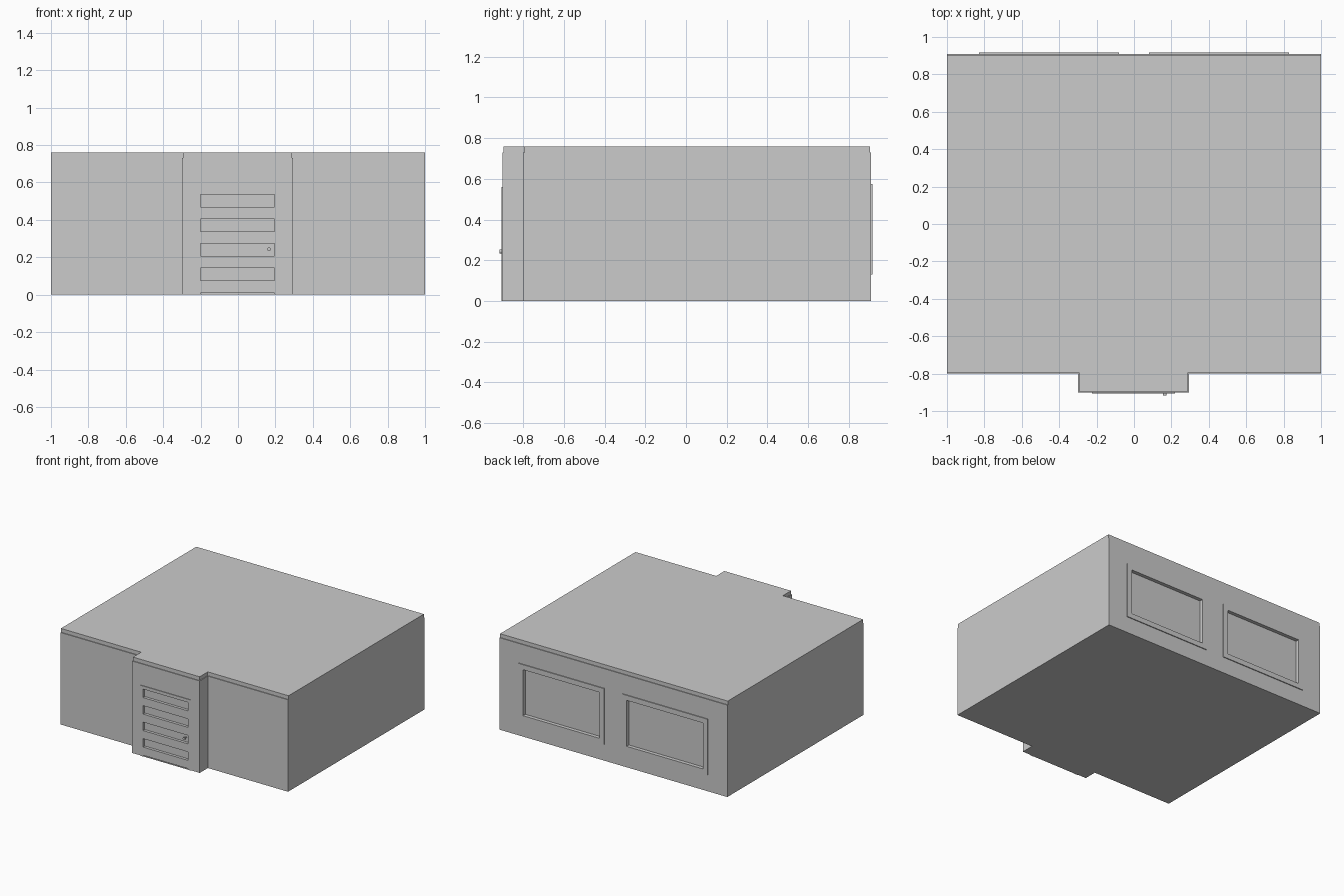
import bpy, bmesh
from mathutils import Matrix

if "Cube" in bpy.data.objects:
    bpy.data.objects.remove(bpy.data.objects["Cube"])


def prism(name, outline, z0, z1):
    """Extrude a plan outline from z0 to z1."""
    bm = bmesh.new()
    face = bm.faces.new([bm.verts.new((x, y, z0)) for x, y in outline])
    top = bmesh.ops.extrude_face_region(bm, geom=[face])["geom"]
    for v in top:
        if isinstance(v, bmesh.types.BMVert):
            v.co.z = z1
    bmesh.ops.recalc_face_normals(bm, faces=bm.faces)
    me = bpy.data.meshes.new(name)
    bm.to_mesh(me)
    bm.free()
    ob = bpy.data.objects.new(name, me)
    bpy.context.collection.objects.link(ob)
    return ob


def box(name, x0, x1, y0, y1, z0, z1):
    return prism(name, [(x0, y0), (x1, y0), (x1, y1), (x0, y1)], z0, z1)


def cut(targets, cutter):
    """Subtract the cutter from each target and apply the result."""
    for ob in targets:
        mod = ob.modifiers.new("opening", "BOOLEAN")
        mod.object = cutter
        mod.solver = "EXACT"
        bpy.context.view_layer.objects.active = ob
        bpy.ops.object.modifier_apply(modifier=mod.name)
    bpy.data.objects.remove(cutter)


def plan(d, e):
    """Building plan with a front porch bay, inset by d in y and e on the bay sides."""
    f, p, b = -0.80 + d, -0.902 + d, 0.91 - d
    return [(-1, f), (-0.30 + e, f), (-0.30 + e, p), (0.295 - e, p),
            (0.295 - e, f), (1, f), (1, b), (-1, b)]


# Walls and the slightly set-back roof slab
walls = prism("walls", plan(0, 0), 0, 0.73)
roof = prism("roof_slab", plan(0.006, 0.005), 0.73, 0.76)

# Back windows: raised frame around a recessed pane
for side, x0, x1 in (("left", -0.83, -0.08), ("right", 0.08, 0.83)):
    frame = box(side + "_window_frame", x0, x1, 0.90, 0.917, 0.13, 0.575)
    t = 0.04
    cut([walls, frame], box("window_cutter", x0 + t, x1 - t, 0.888, 0.95, 0.13 + t, 0.575 - t))

# Door: raised surround with four recessed panels
door = box("door_surround", -0.225, 0.22, -0.907, -0.89, 0, 0.56)
for i in range(4):
    z = 0.075 + 0.131 * i
    cut([walls, door], box("panel_cutter", -0.20, 0.195, -0.95, -0.885, z, z + 0.067))
cut([walls, door], box("base_cutter", -0.20, 0.195, -0.95, -0.885, -0.05, 0.01))
box("door_sill", -0.20, 0.195, -0.905, -0.865, 0, 0.004)

# Door knob on a short stem
bpy.ops.mesh.primitive_cylinder_add(vertices=16, radius=0.005, depth=0.03,
                                    location=(0.165, -0.897, 0.243), rotation=(1.5708, 0, 0))
bpy.context.object.name = "knob_stem"
bpy.ops.mesh.primitive_cylinder_add(vertices=16, radius=0.01, depth=0.009,
                                    location=(0.165, -0.912, 0.243), rotation=(1.5708, 0, 0))
bpy.context.object.name = "door_knob"
bpy.ops.object.shade_smooth_by_angle()
